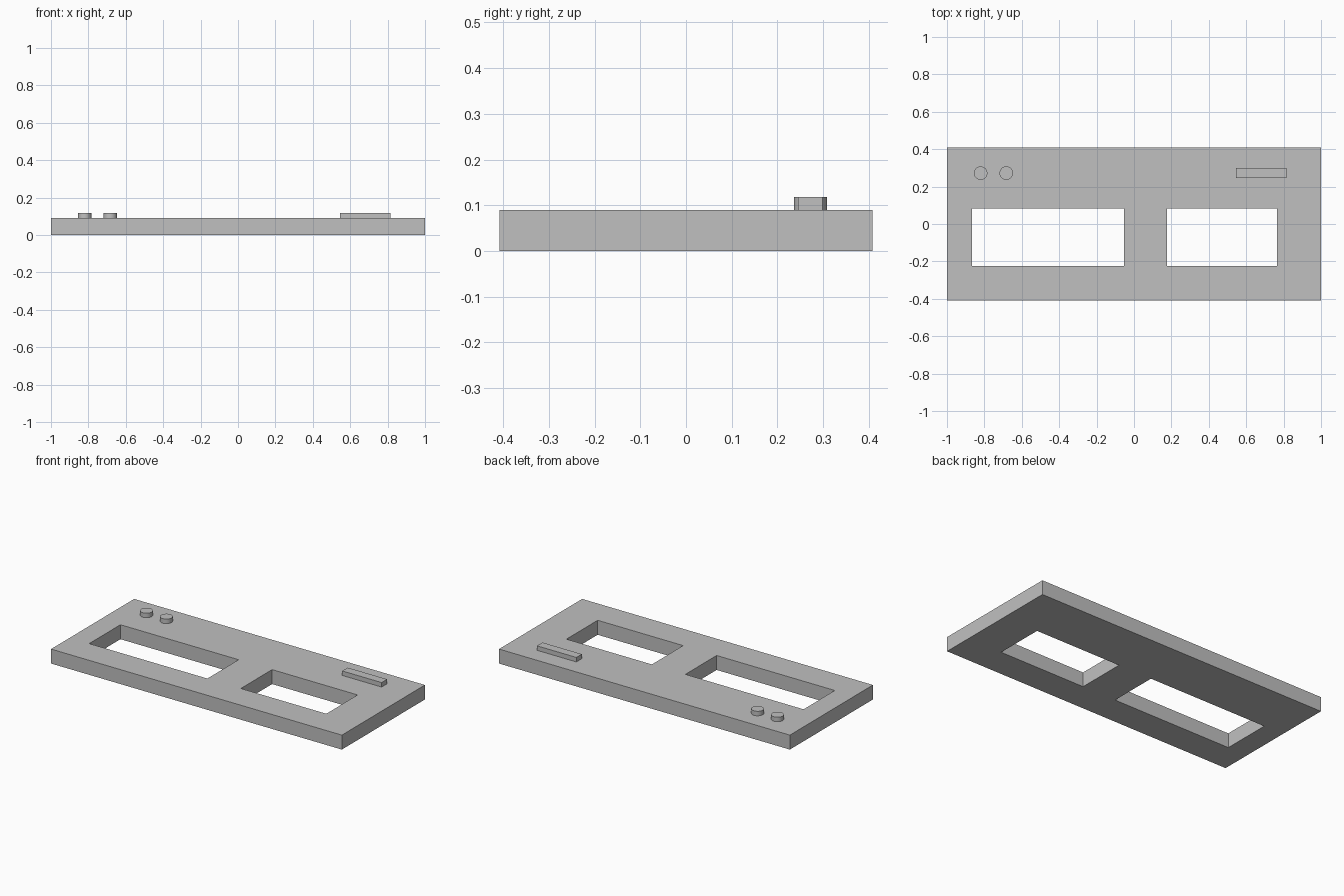
import bpy
import bmesh
import math

cube = bpy.data.objects.get("Cube")
if cube:
    bpy.data.objects.remove(cube, do_unlink=True)

GREY = (0.53, 0.53, 0.53, 1.0)
grey = bpy.data.materials.new("plain_grey")
grey.use_nodes = True
grey.diffuse_color = GREY
grey.node_tree.nodes["Principled BSDF"].inputs["Base Color"].default_value = GREY

PLATE_TOP = 0.09
RAISED_TOP = 0.118


def finish(name, bm):
    """Turn a bmesh into a named grey object."""
    bmesh.ops.recalc_face_normals(bm, faces=bm.faces[:])
    mesh = bpy.data.meshes.new(name)
    bm.to_mesh(mesh)
    bm.free()
    mesh.materials.append(grey)
    obj = bpy.data.objects.new(name, mesh)
    bpy.context.collection.objects.link(obj)
    return obj


def extrude_up(bm, height):
    """Give a flat sheet thickness, keeping its underside."""
    result = bmesh.ops.extrude_face_region(bm, geom=bm.faces[:], use_keep_orig=True)
    verts = [g for g in result["geom"] if isinstance(g, bmesh.types.BMVert)]
    bmesh.ops.translate(bm, verts=verts, vec=(0, 0, height))


def sheet(xs, ys, z, height, holes=()):
    """Solid slab from a grid of cells, leaving the listed cells open."""
    bm = bmesh.new()
    grid = [[bm.verts.new((x, y, z)) for y in ys] for x in xs]
    for i in range(len(xs) - 1):
        for j in range(len(ys) - 1):
            if (i, j) not in holes:
                bm.faces.new((grid[i][j], grid[i + 1][j],
                              grid[i + 1][j + 1], grid[i][j + 1]))
    extrude_up(bm, height)
    return bm


# Panel with two rectangular openings
plate_xs = (-1, -0.866, -0.053, 0.177, 0.765, 1)
plate_ys = (-0.408, -0.225, 0.082, 0.408)
finish("panel", sheet(plate_xs, plate_ys, 0, PLATE_TOP, {(1, 1), (3, 1)}))

# Raised bar at the back left
finish("raised_bar", sheet((0.545, 0.816), (0.245, 0.299),
                           PLATE_TOP, RAISED_TOP - PLATE_TOP))

# Two round buttons at the back right
for name, x in (("outer_button", -0.82), ("inner_button", -0.683)):
    bm = bmesh.new()
    bmesh.ops.create_circle(bm, cap_ends=True, radius=0.036, segments=32)
    bmesh.ops.translate(bm, verts=bm.verts[:], vec=(x, 0.272, PLATE_TOP))
    extrude_up(bm, RAISED_TOP - PLATE_TOP)
    button = finish(name, bm)
    bpy.ops.object.select_all(action="DESELECT")
    button.select_set(True)
    bpy.context.view_layer.objects.active = button
    bpy.ops.object.shade_smooth_by_angle(angle=math.radians(30))
